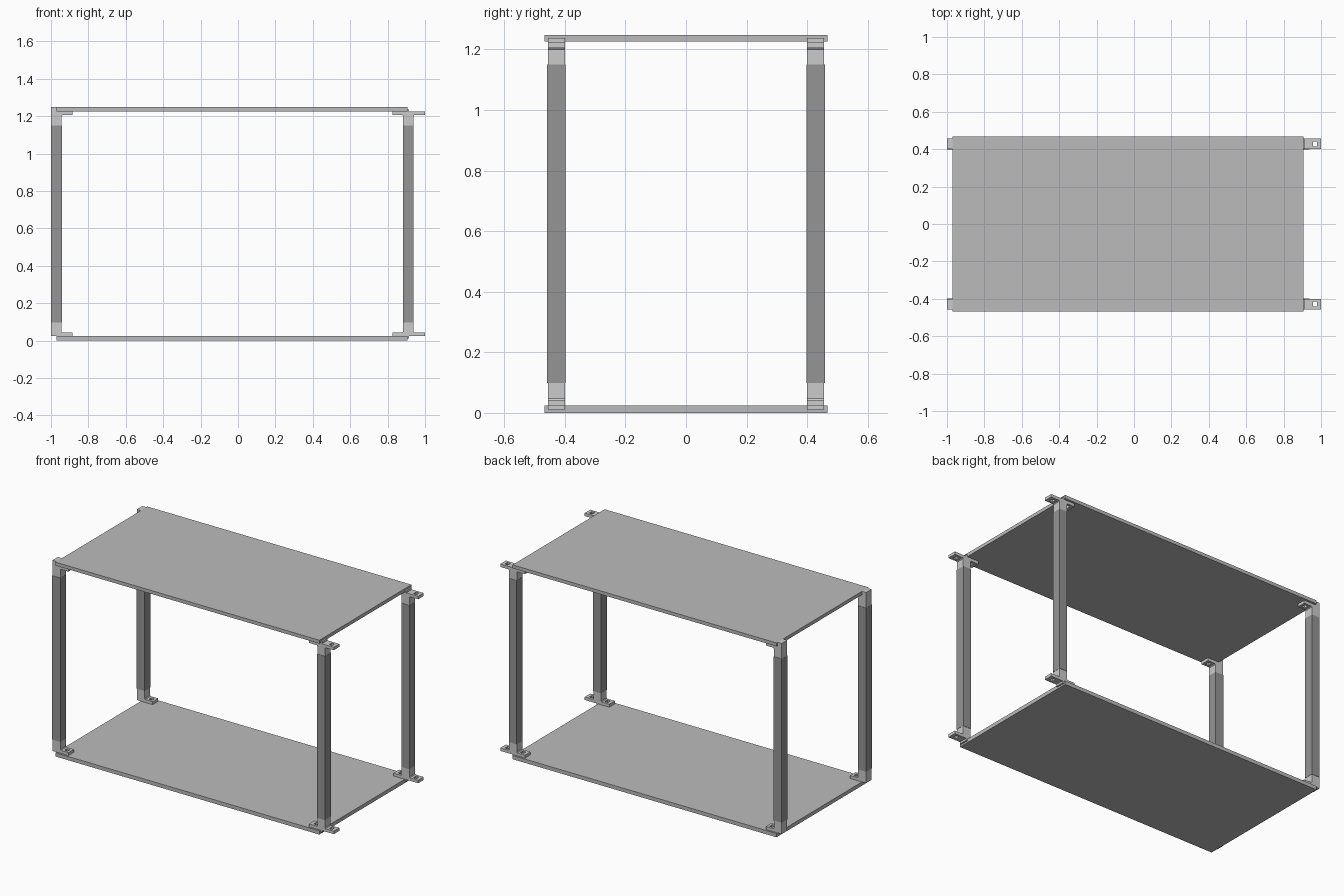
import bpy, bmesh

if "Cube" in bpy.data.objects:
    bpy.data.objects.remove(bpy.data.objects["Cube"])

H = 1.248            # overall height
T = 0.024            # panel thickness
YC = 0.428           # post centre line in y


def material(name, g):
    m = bpy.data.materials.new(name)
    m.diffuse_color = (g, g, g, 1)
    m.use_nodes = True
    m.node_tree.nodes["Principled BSDF"].inputs["Base Color"].default_value = m.diffuse_color
    return m


PANEL = material("panel_grey", 0.5)
POST = material("post_grey", 0.3)
JOINT = material("joint_grey", 0.7)


def make_object(name, bm, mat=None):
    bmesh.ops.recalc_face_normals(bm, faces=bm.faces)
    me = bpy.data.meshes.new(name)
    bm.to_mesh(me)
    bm.free()
    ob = bpy.data.objects.new(name, me)
    bpy.context.collection.objects.link(ob)
    if mat:
        me.materials.append(mat)
    return ob


def box(name, x0, x1, y0, y1, z0, z1, mat=None):
    bm = bmesh.new()
    bmesh.ops.create_cube(bm, size=1)
    for v in bm.verts:
        v.co.x = x1 if v.co.x > 0 else x0
        v.co.y = y1 if v.co.y > 0 else y0
        v.co.z = z1 if v.co.z > 0 else z0
    return make_object(name, bm, mat)


def joint(name, profile, holes, y, top):
    """Extrude an xz profile along y, flip it for the top, and punch screw holes."""
    pts = [(x, H - z if top else z) for x, z in profile]
    bm = bmesh.new()
    face = bm.faces.new([bm.verts.new((x, y - 0.028, z)) for x, z in pts])
    ext = bmesh.ops.extrude_face_region(bm, geom=[face])
    for v in ext["geom"]:
        if isinstance(v, bmesh.types.BMVert):
            v.co.y = y + 0.028
    ob = make_object(name, bm, JOINT)
    zc = H - 0.034 if top else 0.034
    for i, x in enumerate(holes):
        cut = box(name + "_hole_cutter", x - 0.011, x + 0.011,
                  y - 0.013, y + 0.013, zc - 0.02, zc + 0.02)
        cut.hide_render = True
        cut.hide_viewport = True
        mod = ob.modifiers.new("screw_hole", 'BOOLEAN')
        mod.operation = 'DIFFERENCE'
        mod.solver = 'EXACT'
        mod.object = cut


# Shelf panels
box("bottom_panel", -0.97, 0.905, -0.467, 0.467, 0, T, PANEL)
box("top_panel", -0.97, 0.905, -0.467, 0.467, H - T + 0.002, H, PANEL)

# Joint profiles, drawn for the bottom end: T-shape at right, L-shape at left
TAB = 0.043
tee = [(0.825, T), (0.905, T), (0.905, 0.011), (0.915, 0.011), (0.915, T),
       (1.0, T), (1.0, TAB), (0.941, TAB), (0.937, TAB + 0.005),
       (0.937, 0.1), (0.883, 0.1), (0.883, TAB + 0.005), (0.879, TAB), (0.825, TAB)]
ell_end = [(-0.886, T), (-0.886, TAB), (-0.939, TAB), (-0.943, TAB + 0.005),
           (-0.943, 0.1), (-0.999, 0.1)]
ell_low = [(-0.999, T)] + ell_end
ell_high = [(-0.999, 0), (-0.97, 0), (-0.97, T)] + ell_end

# Posts with a joint at each end
for side, y in (("front", -YC), ("back", YC)):
    for end, x0, x1 in (("left", -1.0, -0.942), ("right", 0.882, 0.938)):
        box(f"{side}_{end}_post", x0, x1, y - 0.03, y + 0.03, 0.098, H - 0.098, POST)
    for top, level in ((False, "bottom"), (True, "top")):
        joint(f"{side}_right_{level}_joint", tee, (0.857, 0.967), y, top)
        joint(f"{side}_left_{level}_joint", ell_high if top else ell_low,
              (-0.913,), y, top)
